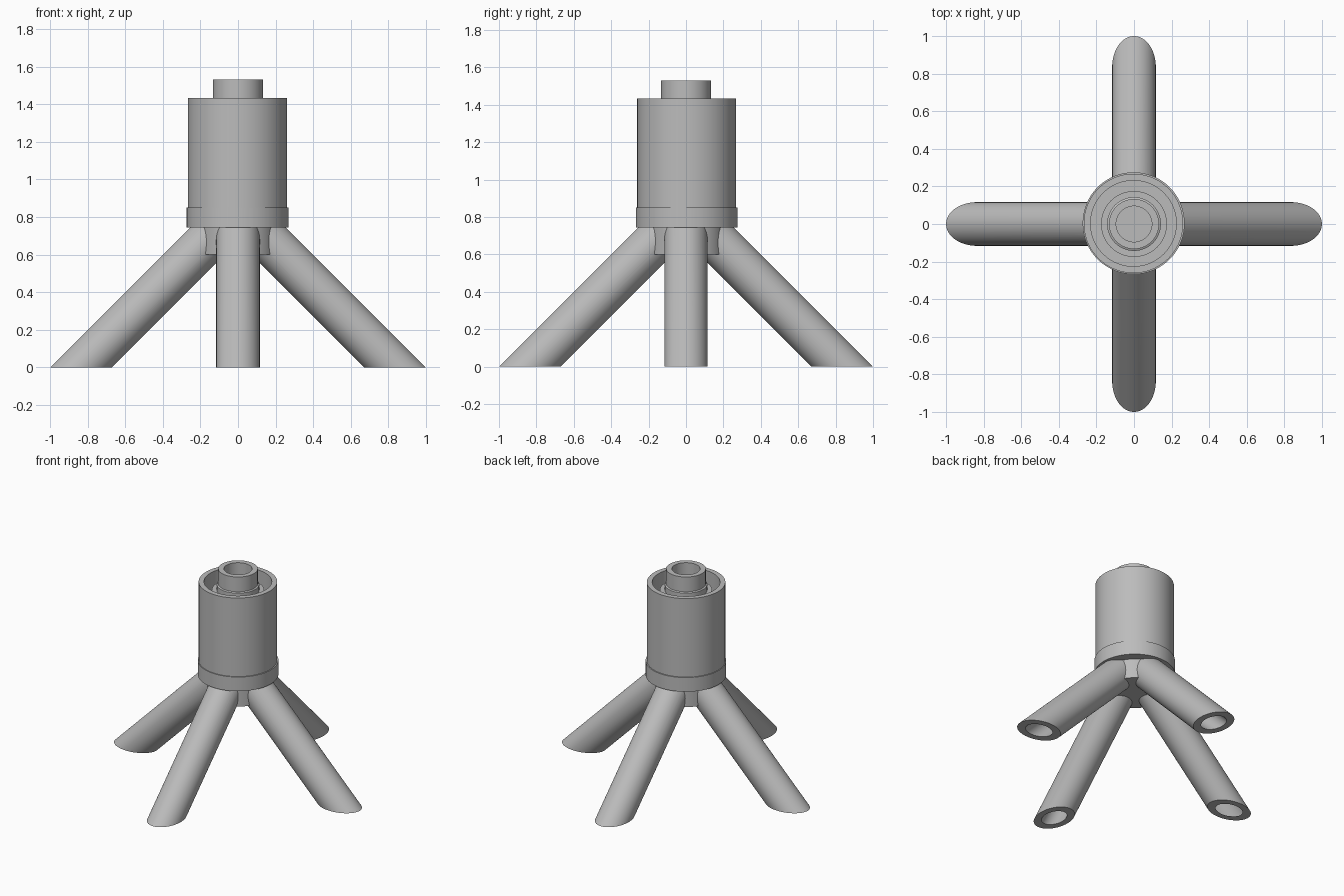
import bpy, bmesh, math
from mathutils import Matrix, Vector

cube = bpy.data.objects.get("Cube")
if cube:
    bpy.data.objects.remove(cube, do_unlink=True)

grey = bpy.data.materials.new("plain grey")
grey.use_nodes = True
colour = (0.5, 0.5, 0.5, 1)
grey.diffuse_color = colour
grey.node_tree.nodes["Principled BSDF"].inputs["Base Color"].default_value = colour

SIDES = 96


def add_object(name, bm):
    mesh = bpy.data.meshes.new(name)
    bmesh.ops.recalc_face_normals(bm, faces=bm.faces)
    bm.to_mesh(mesh)
    bm.free()
    mesh.materials.append(grey)
    obj = bpy.data.objects.new(name, mesh)
    bpy.context.collection.objects.link(obj)
    return obj


def lathe(name, profile, centre=(0, 0)):
    """Spin a closed (radius, height) outline around the vertical axis."""
    bm = bmesh.new()
    verts = [bm.verts.new((r, 0, z)) for r, z in profile]
    edges = [bm.edges.new((a, b)) for a, b in zip(verts, verts[1:] + verts[:1])]
    bmesh.ops.spin(bm, geom=verts + edges, cent=(0, 0, 0), axis=(0, 0, 1),
                   angle=math.tau, steps=SIDES, use_merge=True)
    bmesh.ops.remove_doubles(bm, verts=bm.verts, dist=1e-5)
    bmesh.ops.translate(bm, verts=bm.verts, vec=(*centre, 0))
    return add_object(name, bm)


def cylinder(name, radius, bottom, top):
    bm = bmesh.new()
    bmesh.ops.create_cone(bm, cap_ends=True, segments=SIDES, radius1=radius,
                          radius2=radius, depth=top - bottom,
                          matrix=Matrix.Translation((0, 0, (top + bottom) / 2)))
    return add_object(name, bm)


def slanted_rod(name, radius, turn, floor):
    """Rod leaning at 45 degrees from the hub, cut level at the given floor."""
    start, end = Vector((0, 0, LEG_TOP)), Vector((LEG_TOP + 0.4, 0, -0.4))
    bm = bmesh.new()
    place = Matrix.Translation((start + end) / 2) @ Matrix.Rotation(math.radians(135), 4, 'Y')
    bmesh.ops.create_cone(bm, cap_ends=True, segments=SIDES, radius1=radius,
                          radius2=radius, depth=(end - start).length, matrix=place)
    cut = bmesh.ops.bisect_plane(bm, geom=bm.verts[:] + bm.edges[:] + bm.faces[:],
                                 plane_co=(0, 0, floor), plane_no=(0, 0, -1), clear_outer=True)
    bmesh.ops.contextual_create(bm, geom=[e for e in cut["geom_cut"] if isinstance(e, bmesh.types.BMEdge)])
    bmesh.ops.rotate(bm, verts=bm.verts, matrix=Matrix.Rotation(turn, 3, 'Z'))
    return add_object(name, bm)


def combine(target, other, operation):
    mod = target.modifiers.new(operation.lower(), 'BOOLEAN')
    mod.operation = operation
    mod.solver = 'EXACT'
    mod.object = other
    bpy.context.view_layer.objects.active = target
    bpy.ops.object.modifier_apply(modifier=mod.name)
    bpy.data.objects.remove(other, do_unlink=True)


LEG_TOP = 0.835
turns = [i * math.pi / 2 for i in range(4)]

# Hub and collar, joined to four hollow legs
base = lathe("leg_base", [(0, 0.6), (0.205, 0.6), (0.205, 0.745),
                          (0.271, 0.745), (0.271, 0.85), (0, 0.85)], (-0.002, 0.004))
for turn in turns:
    combine(base, slanted_rod("leg", 0.116, turn, 0), 'UNION')
for turn in turns:
    combine(base, slanted_rod("leg_bore", 0.072, turn, -0.1), 'DIFFERENCE')
combine(base, cylinder("centre_bore", 0.095, 0.665, 1.2), 'DIFFERENCE')

# Open outer sleeve and the stepped inner tube standing in it
sleeve = lathe("outer_sleeve", [(0.228, 0.84), (0.264, 0.84), (0.264, 1.433), (0.228, 1.433)],
               (-0.003, 0.003))
tube = lathe("inner_tube", [(0.095, 0.83), (0.175, 0.83), (0.175, 1.375), (0.143, 1.375),
                            (0.143, 1.415), (0.133, 1.42), (0.133, 1.53), (0.095, 1.53)])

# Smooth round walls with crisp rims
for obj in (base, sleeve, tube):
    bpy.ops.object.select_all(action='DESELECT')
    obj.select_set(True)
    bpy.context.view_layer.objects.active = obj
    bpy.ops.object.shade_smooth_by_angle(angle=math.radians(30))
